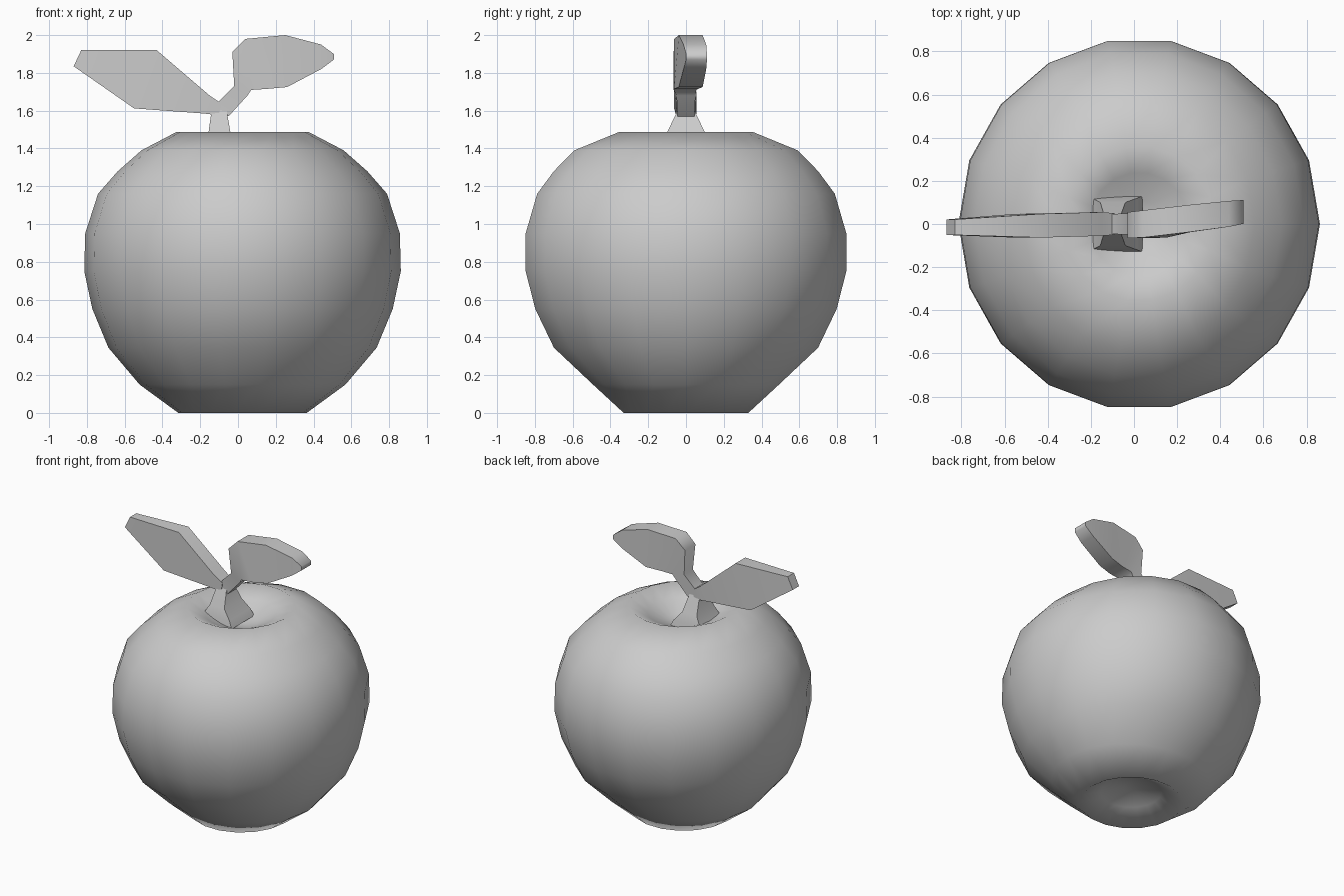
import bpy, bmesh, math


def loft(name, rings, angle=180):
    """Skin a list of equally sized point rings and cap both ends."""
    bm = bmesh.new()
    rows = [[bm.verts.new(p) for p in ring] for ring in rings]
    n = len(rows[0])
    for a, b in zip(rows, rows[1:]):
        for i in range(n):
            j = (i + 1) % n
            bm.faces.new((a[i], a[j], b[j], b[i]))
    bm.faces.new(rows[0][::-1])
    bm.faces.new(rows[-1])
    bmesh.ops.recalc_face_normals(bm, faces=bm.faces)
    mesh = bpy.data.meshes.new(name)
    bm.to_mesh(mesh)
    bm.free()
    obj = bpy.data.objects.new(name, mesh)
    bpy.context.collection.objects.link(obj)
    bpy.context.view_layer.objects.active = obj
    obj.select_set(True)
    bpy.ops.object.shade_smooth_by_angle(angle=math.radians(angle))
    obj.select_set(False)
    return obj


def leaf_rings(sections):
    """Each section: top x, top z, bottom x, bottom z, mid y, half thickness."""
    return [[(tx, y - h, tz), (tx, y + h, tz), (bx, y + h, bz), (bx, y - h, bz)]
            for tx, tz, bx, bz, y, h in sections]


# Apple body: (z, x radius, y radius), hollow at both ends
SIDES = 18
profile = [
    (0.12, 0.05, 0.05), (0.08, 0.20, 0.20), (0.00, 0.34, 0.335),
    (0.15, 0.545, 0.50), (0.345, 0.71, 0.71), (0.55, 0.795, 0.81),
    (0.75, 0.838, 0.862), (0.95, 0.833, 0.862), (1.16, 0.765, 0.80),
    (1.28, 0.66, 0.71), (1.39, 0.535, 0.60), (1.487, 0.35, 0.36),
    (1.43, 0.23, 0.24), (1.37, 0.11, 0.11), (1.35, 0.03, 0.03)]
angles = [2 * math.pi * i / SIDES for i in range(SIDES)]
loft("apple_body", [[(0.024 + rx * math.cos(a), ry * math.sin(a), z) for a in angles]
                    for z, rx, ry in profile])

# Stem: flared square base, (z, centre x, half x, half y)
stem = [(1.37, -0.09, 0.13, 0.13), (1.42, -0.09, 0.105, 0.12),
        (1.485, -0.098, 0.058, 0.10), (1.60, -0.10, 0.04, 0.045),
        (1.64, -0.105, 0.015, 0.035)]
loft("stem", [[(x - hx, -hy, z), (x + hx, -hy, z), (x + hx, hy, z), (x - hx, hy, z)]
              for z, x, hx, hy in stem], 60)

# Left leaf: angular blade
loft("left_leaf", leaf_rings([
    (-0.09, 1.64, -0.10, 1.575, 0.0, 0.05),
    (-0.15, 1.68, -0.18, 1.585, 0.0, 0.055),
    (-0.43, 1.92, -0.55, 1.612, -0.008, 0.055),
    (-0.83, 1.92, -0.87, 1.835, -0.015, 0.036)]), 60)

# Right leaf: twig neck opening into a rounded blade
loft("right_leaf", leaf_rings([
    (-0.13, 1.62, -0.05, 1.57, 0.0, 0.045),
    (-0.02, 1.73, 0.05, 1.68, 0.0, 0.05),
    (-0.03, 1.91, 0.07, 1.71, -0.005, 0.06),
    (0.04, 1.98, 0.15, 1.715, 0.0, 0.063),
    (0.25, 2.0, 0.26, 1.725, 0.025, 0.063),
    (0.44, 1.95, 0.44, 1.82, 0.047, 0.06),
    (0.507, 1.90, 0.507, 1.87, 0.056, 0.055)]), 60)
